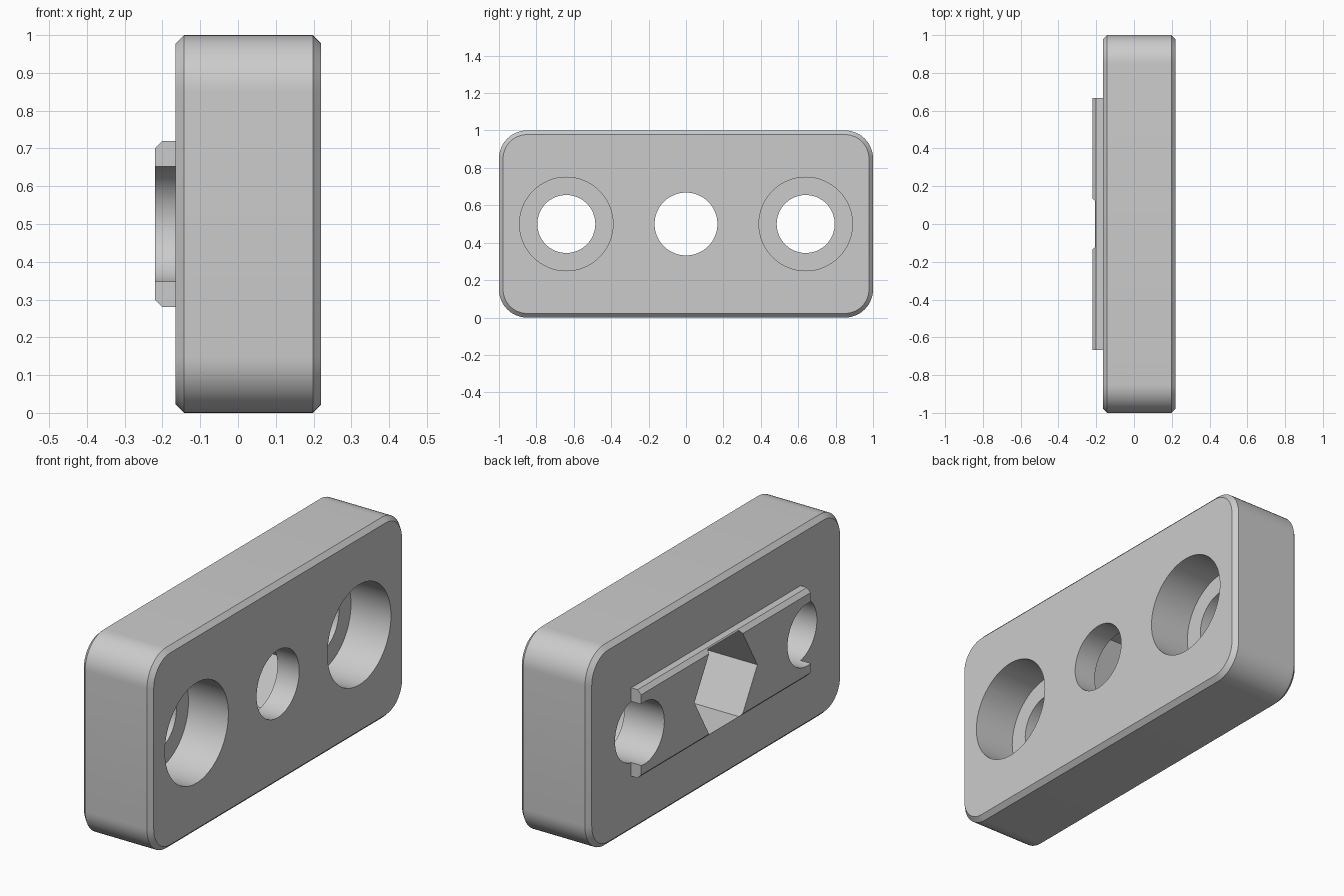
import bpy
import bmesh
from math import cos, sin, pi, radians

cube = bpy.data.objects.get("Cube")
if cube:
    bpy.data.objects.remove(cube, do_unlink=True)

# Single grey finish
grey = bpy.data.materials.new("grey")
grey.use_nodes = True
grey.diffuse_color = (0.6, 0.6, 0.6, 1)
grey.node_tree.nodes["Principled BSDF"].inputs["Base Color"].default_value = (0.6, 0.6, 0.6, 1)

MID = 0.5  # height of the hole centres


def loft(name, loops):
    """Closed solid through matching loops of points."""
    bm = bmesh.new()
    rings = [[bm.verts.new(p) for p in loop] for loop in loops]
    n = len(rings[0])
    for a, b in zip(rings, rings[1:]):
        for i in range(n):
            j = (i + 1) % n
            bm.faces.new((a[i], a[j], b[j], b[i]))
    bm.faces.new(rings[0])
    bm.faces.new(rings[-1])
    bmesh.ops.recalc_face_normals(bm, faces=bm.faces[:])
    mesh = bpy.data.meshes.new(name)
    bm.to_mesh(mesh)
    bm.free()
    mesh.materials.append(grey)
    obj = bpy.data.objects.new(name, mesh)
    bpy.context.collection.objects.link(obj)
    return obj


def rounded_loop(x, half_y, half_z, radius, steps=12):
    """Rounded rectangle in the plane at x."""
    points = []
    for k, (sy, sz) in enumerate(((1, 1), (-1, 1), (-1, -1), (1, -1))):
        for i in range(steps + 1):
            a = pi / 2 * (k + i / steps)
            points.append((x, sy * (half_y - radius) + radius * cos(a),
                           MID + sz * (half_z - radius) + radius * sin(a)))
    return points


def prism(name, y, radius, x0, x1, sides=64):
    """Regular prism along x, with a corner pointing along y."""
    angles = [2 * pi * i / sides for i in range(sides)]
    return loft(name, [[(x, y + radius * cos(a), MID + radius * sin(a)) for a in angles]
                       for x in (x0, x1)])


def combine(target, tool, operation):
    """Apply a boolean and discard the tool."""
    tool.hide_render = True
    mod = target.modifiers.new(operation.lower(), 'BOOLEAN')
    mod.operation = operation
    mod.solver = 'EXACT'
    mod.object = tool
    bpy.context.view_layer.objects.active = target
    bpy.ops.object.modifier_apply(modifier=mod.name)
    bpy.data.objects.remove(tool, do_unlink=True)


# Rounded block with chamfered rims
LEFT, RIGHT, BEVEL = -0.165, 0.22, 0.022
block = loft("mounting_block", [
    rounded_loop(x, 1 - inset, 0.5 - inset, 0.15 - inset)
    for x, inset in ((LEFT, BEVEL), (LEFT + BEVEL, 0), (RIGHT - BEVEL, 0), (RIGHT, BEVEL))])

# Raised key with chamfered long edges
section = [(-0.1, 0.22), (-0.2, 0.22), (-0.22, 0.2),
           (-0.22, -0.2), (-0.2, -0.22), (-0.1, -0.22)]
key = loft("raised_key", [[(x, y, MID + z) for x, z in section] for y in (-0.667, 0.667)])
combine(block, key, 'UNION')

# Counterbored screw holes at both ends
for y in (-0.64, 0.64):
    combine(block, prism("screw_hole", y, 0.155, -0.3, 0.3), 'DIFFERENCE')
    combine(block, prism("counterbore", y, 0.25, 0, 0.3), 'DIFFERENCE')

# Central bolt hole with a deep hexagonal nut pocket
combine(block, prism("bolt_hole", 0, 0.168, -0.3, 0.3), 'DIFFERENCE')
combine(block, prism("nut_pocket", 0, 0.248, -0.3, 0.1, 6), 'DIFFERENCE')

# Smooth curves, crisp edges
bpy.ops.object.select_all(action='DESELECT')
block.select_set(True)
bpy.context.view_layer.objects.active = block
bpy.ops.object.shade_smooth_by_angle(angle=radians(30))
